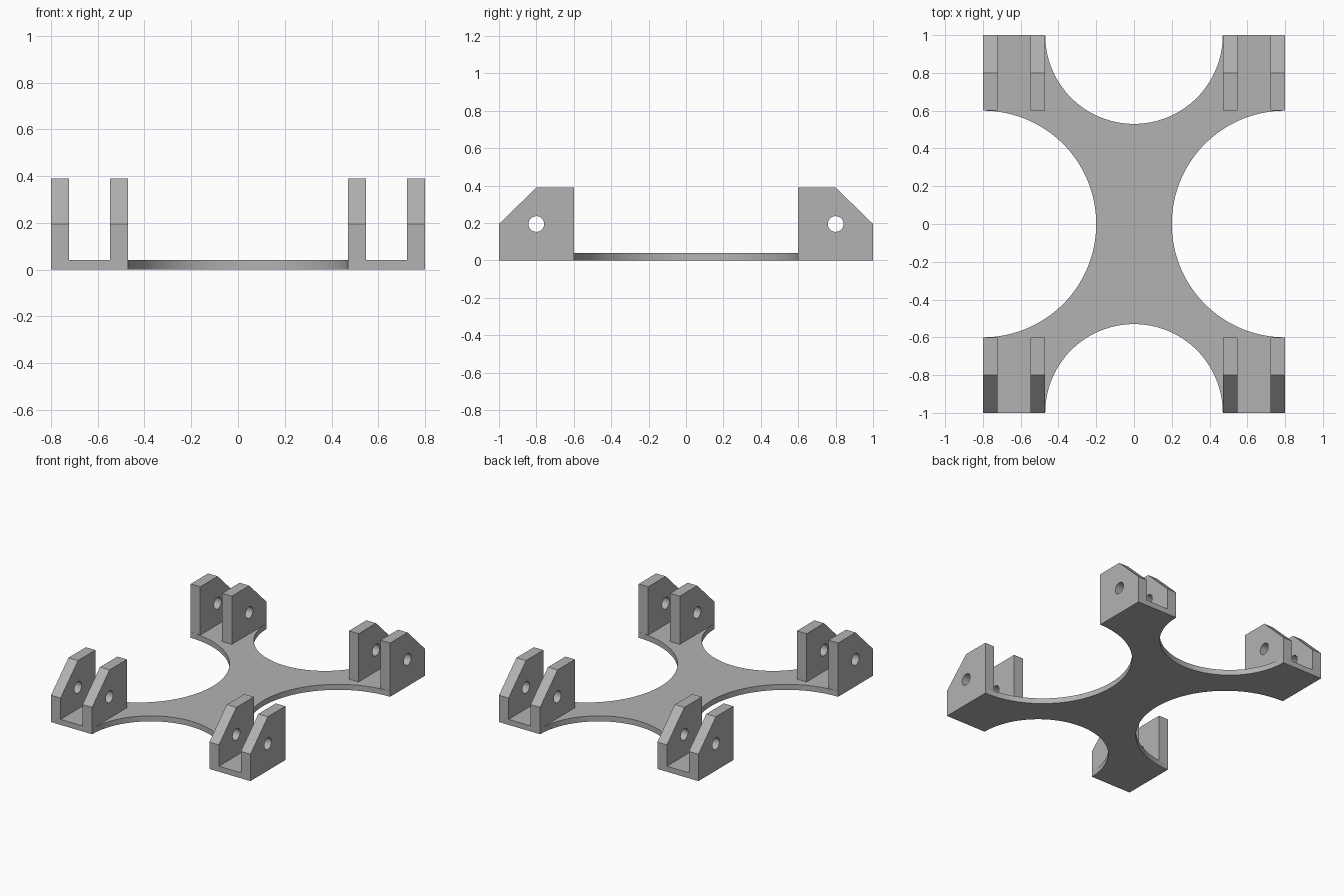
import bpy
import bmesh
from math import cos, sin, pi
from mathutils import Vector

cube = bpy.data.objects.get("Cube")
if cube:
    bpy.data.objects.remove(cube, do_unlink=True)

THICK, TOP = 0.04, 0.39          # plate thickness, lug height
HALF_X, HALF_Y = 0.8, 1.0        # overall half sizes
SIDE_R, END_R = 0.6, 0.47        # radii of the scooped sides and ends
HOLE_R = 0.042

grey = bpy.data.materials.new("plain grey")
grey.use_nodes = True
colour = (0.45, 0.45, 0.45, 1)
grey.diffuse_color = colour
grey.node_tree.nodes["Principled BSDF"].inputs["Base Color"].default_value = colour


def arc(cx, cy, r, start, end, steps):
    angles = [start + (end - start) * i / steps for i in range(steps + 1)]
    return [(cx + r * cos(a), cy + r * sin(a)) for a in angles]


def prism(name, loops, place, push):
    """Fill the outline (with any holes) and extrude it along push."""
    bm = bmesh.new()
    for loop in loops:
        verts = [bm.verts.new(place(*p)) for p in loop]
        for a, b in zip(verts, verts[1:] + verts[:1]):
            bm.edges.new((a, b))
    bmesh.ops.triangle_fill(bm, edges=bm.edges[:], use_beauty=True)
    result = bmesh.ops.extrude_face_region(bm, geom=bm.faces[:], use_keep_orig=True)
    moved = [g for g in result["geom"] if isinstance(g, bmesh.types.BMVert)]
    bmesh.ops.translate(bm, verts=moved, vec=Vector(push))
    bmesh.ops.recalc_face_normals(bm, faces=bm.faces[:])
    mesh = bpy.data.meshes.new(name)
    bm.to_mesh(mesh)
    bm.free()
    mesh.materials.append(grey)
    obj = bpy.data.objects.new(name, mesh)
    bpy.context.collection.objects.link(obj)
    bpy.ops.object.select_all(action="DESELECT")
    obj.select_set(True)
    bpy.context.view_layer.objects.active = obj
    bpy.ops.object.shade_smooth_by_angle(angle=pi / 6)
    return obj


# X-shaped base plate: a rectangle scooped by four circular arcs
outline = [(HALF_X, HALF_Y)]
outline += arc(0, HALF_Y, END_R, 0, -pi, 64)
outline += [(-HALF_X, HALF_Y)]
outline += arc(-HALF_X, 0, SIDE_R, pi / 2, -pi / 2, 64)
outline += [(-HALF_X, -HALF_Y)]
outline += arc(0, -HALF_Y, END_R, pi, 0, 64)
outline += [(HALF_X, -HALF_Y)]
outline += arc(HALF_X, 0, SIDE_R, 3 * pi / 2, pi / 2, 64)
prism("base_plate", [outline], lambda x, y: (x, y, 0), (0, 0, THICK))

# Pairs of chamfered lugs with pin holes at each corner
profile = [(0.6, THICK), (1, THICK), (1, TOP / 2), (0.8, TOP), (0.6, TOP)]
hole = arc(0.8, TOP / 2, HOLE_R, 0, 2 * pi, 32)[:-1]
for end, sy in (("front", -1), ("back", 1)):
    for side, sx in (("left", 1), ("right", -1)):
        for lug, x0, x1 in (("inner", 0.47, 0.547), ("outer", 0.723, HALF_X)):
            prism(f"{end}_{side}_{lug}_lug", [profile, hole],
                  lambda y, z: (sx * x0, sy * y, z), (sx * (x1 - x0), 0, 0))
